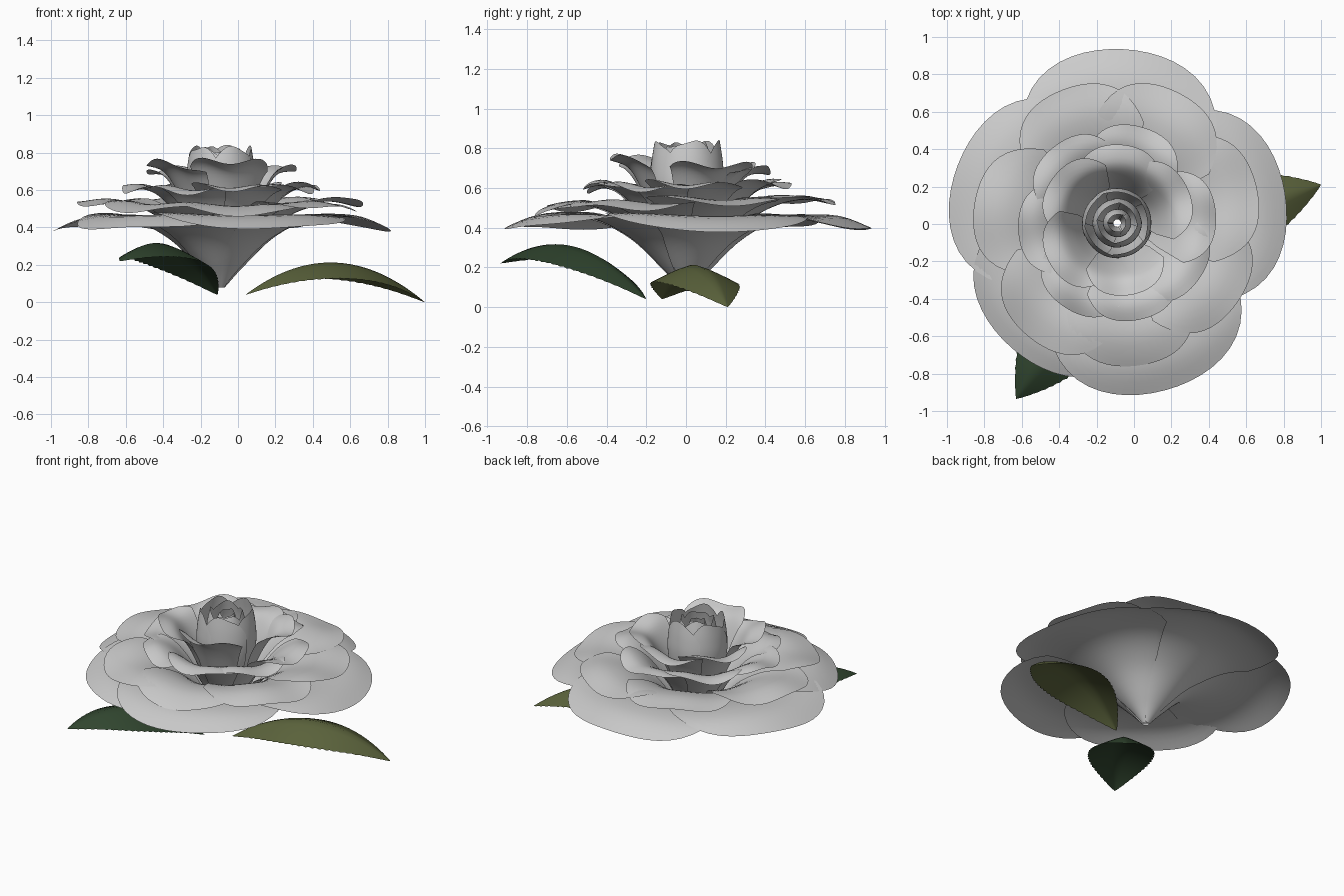
import bpy, bmesh, math, random
from mathutils import Vector

if "Cube" in bpy.data.objects:
    bpy.data.objects.remove(bpy.data.objects["Cube"])

random.seed(4)
CX, CY = -0.09, 0.005        # flower axis


def spline(pts, t):
    """Catmull-Rom point on a short (radius, height) profile."""
    n = len(pts) - 1
    f = min(max(t, 0), 1) * n
    i = min(int(f), n - 1)
    f -= i
    p = [Vector(pts[min(max(i + k, 0), n)]) for k in (-1, 0, 1, 2)]
    return 0.5 * (2 * p[1] + (p[2] - p[0]) * f
                  + (2 * p[0] - 5 * p[1] + 4 * p[2] - p[3]) * f ** 2
                  + (3 * p[1] - p[0] - 3 * p[2] + p[3]) * f ** 3)


def grid_object(name, nu, nv, func, colour=None):
    """Surface from func(u in -1..1, t in 0..1)."""
    bm = bmesh.new()
    rows = [[bm.verts.new(func(2 * i / nu - 1, j / nv)) for i in range(nu + 1)]
            for j in range(nv + 1)]
    for j in range(nv):
        for i in range(nu):
            bm.faces.new((rows[j][i], rows[j][i + 1], rows[j + 1][i + 1], rows[j + 1][i]))
    for f in bm.faces:
        f.smooth = True
    me = bpy.data.meshes.new(name)
    bm.to_mesh(me)
    bm.free()
    ob = bpy.data.objects.new(name, me)
    bpy.context.collection.objects.link(ob)
    if colour:
        mat = bpy.data.materials.new(name + "_green")
        mat.diffuse_color = (*colour, 1)
        mat.use_nodes = True
        mat.node_tree.nodes["Principled BSDF"].inputs["Base Color"].default_value = mat.diffuse_color
        me.materials.append(mat)
    return ob


def petal(name, angle, half, profile, drop, wave, lean, size):
    ph = random.uniform(0, 6.28)
    tilt = lean * math.sin(math.radians(angle)) + random.uniform(-0.01, 0.01)

    def surf(u, t):
        # rounded tip: the profile is cut shorter towards the sides
        k = t * (1 - drop * abs(u) ** 2.4)
        r, z = spline(profile, k)
        r *= (1 + 0.015 * u) * (1 + (size - 1) * k)          # spiral overlap
        a = math.radians(angle + half * u * (0.66 + 0.34 * min(1, t * 1.6)))
        z += k ** 3 * (wave * math.sin(5 * u + ph) + tilt) - 0.012 * u * k
        return (CX + r * math.cos(a), CY + r * math.sin(a), z)
    grid_object(name, 24, 22, surf)


# Petal rings: name, angles, half width, (radius, height) profile,
# tip rounding, ruffle, rise towards the back
rings = [
    ("outer_petal", (88, 160, 230, 286, 10), 52,
     [(.02, .08), (.12, .19), (.29, .35), (.5, .45), (.75, .46), (.93, .395)], .3, .012, 0),
    ("wide_petal", (65, 112, 172, 232, 278, 327, 15), 37,
     [(.02, .09), (.11, .21), (.25, .39), (.42, .50), (.6, .54), (.77, .51)], .24, .016, .03),
    ("middle_petal", (75, 130, 184, 238, 283, 325, 5), 36,
     [(.02, .10), (.1, .23), (.2, .41), (.32, .56), (.43, .62), (.53, .61)], .22, .02, .01),
    ("inner_petal", (28, 87, 145, 212, 280), 44,
     [(.02, .11), (.1, .27), (.18, .46), (.25, .61), (.32, .70), (.42, .73)], .2, .022, -.04),
    ("bud_petal", (10, 82, 154, 226, 298), 48,
     [(.02, .12), (.11, .3), (.165, .48), (.185, .62), (.18, .73), (.165, .83)], .22, .01, 0),
    ("bud_core_petal", (40, 130, 220, 310), 58,
     [(.02, .13), (.08, .32), (.12, .5), (.13, .62), (.12, .73), (.1, .82)], .17, .008, 0),
    ("bud_heart_petal", (0, 120, 240), 75,
     [(.02, .14), (.05, .34), (.07, .52), (.075, .64), (.065, .73), (.045, .8)], .12, .006, 0),
]
for name, angles, half, prof, drop, wave, lean in rings:
    for n, a in enumerate(angles):
        size = {160: .975, 230: .94, 10: .98, 280: .93}.get(a, 1)
        petal(f"{name}_{n + 1}", a, half, prof, drop, wave, lean, size)


def leaf(name, base, top, tip, width, colour):
    """Arched leaf folded down from its midrib, with a fine toothed edge."""
    b, m, e = Vector(base), Vector(top), Vector(tip)
    side = Vector((b.y - e.y, e.x - b.x, 0)).normalized()
    c = 2 * m - (b + e) / 2                      # curve passes through top

    def surf(u, t):
        p = b * (1 - t) ** 2 + c * 2 * t * (1 - t) + e * t * t
        w = width * math.sin(math.pi * t) ** 0.9 if 0 < t < 1 else 0
        if abs(u) == 1:
            w *= 1 + 0.04 * (round(t * 48) % 2)
        return p + side * (u * w) - Vector((0, 0, 0.42 * w * abs(u) ** 1.2))
    return grid_object(name, 8, 48, surf, colour)


leaf("right_leaf", (.04, -.12, .04), (.52, .045, .212), (1.0, .21, 0), .2, (.105, .125, .045))
leaf("front_leaf", (-.11, -.2, .04), (-.37, -.565, .305), (-.63, -.935, .22), .2, (.03, .06, .028))
